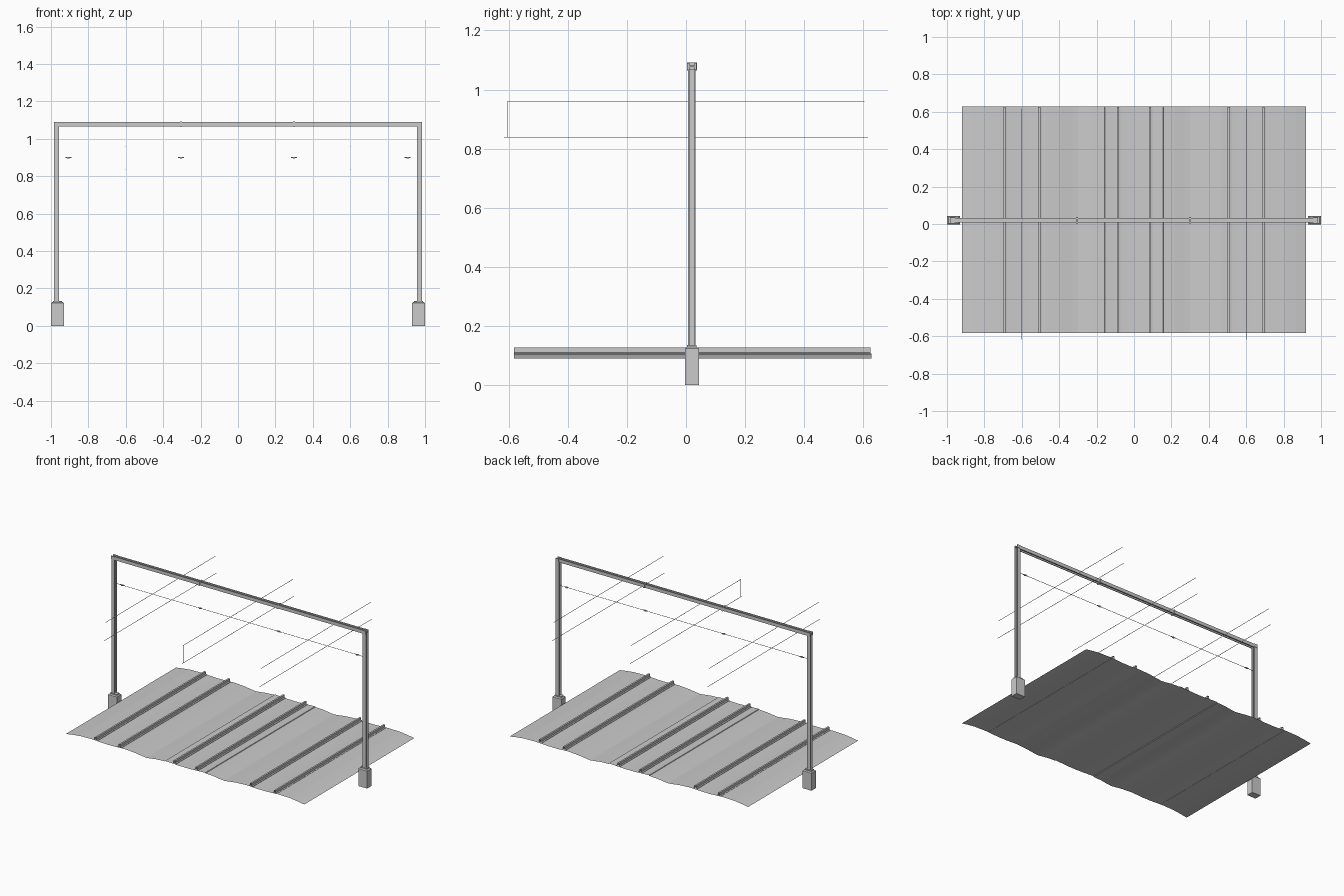
import bpy, bmesh

grey = bpy.data.materials.new("light_grey")
grey.diffuse_color = (0.6, 0.6, 0.6, 1)


def finish(name, bm, recalc=True):
    if recalc:
        bmesh.ops.recalc_face_normals(bm, faces=bm.faces)
    me = bpy.data.meshes.new(name)
    bm.to_mesh(me)
    bm.free()
    me.materials.append(grey)
    ob = bpy.data.objects.new(name, me)
    bpy.context.collection.objects.link(ob)
    return ob


def add_box(bm, x0, x1, y0, y1, z0, z1, inset=0.0):
    """Box, optionally with its top drawn in."""
    i = inset
    lo = [bm.verts.new(p) for p in
          [(x0, y0, z0), (x1, y0, z0), (x1, y1, z0), (x0, y1, z0)]]
    hi = [bm.verts.new(p) for p in
          [(x0 + i, y0 + i, z1), (x1 - i, y0 + i, z1), (x1 - i, y1 - i, z1), (x0 + i, y1 - i, z1)]]
    bm.faces.new(lo[::-1])
    bm.faces.new(hi)
    for k in range(4):
        n = (k + 1) % 4
        bm.faces.new([lo[k], lo[n], hi[n], hi[k]])


def boxes(name, *specs):
    bm = bmesh.new()
    for s in specs:
        add_box(bm, *s)
    return finish(name, bm)


def strip(name, profile, y0, y1):
    """Open sheet: x-z profile swept along y, facing up."""
    bm = bmesh.new()
    a = [bm.verts.new((x, y0, z)) for x, z in profile]
    b = [bm.verts.new((x, y1, z)) for x, z in profile]
    for k in range(len(a) - 1):
        bm.faces.new([a[k], a[k + 1], b[k + 1], b[k]])
    return finish(name, bm, False)


# Ground sheet: three low track beds with dips between them
half = [(0.0, 0.1), (0.05, 0.101), (0.155, 0.106), (0.157, 0.102), (0.22, 0.099),
        (0.27, 0.092), (0.30, 0.089), (0.33, 0.092), (0.39, 0.100), (0.47, 0.105),
        (0.56, 0.101), (0.62, 0.101), (0.72, 0.106), (0.81, 0.104), (0.87, 0.097), (0.92, 0.089)]
strip("track_bed", [(-x, z) for x, z in half[:0:-1]] + half, -0.583, 0.629)

# Rails: open strips with foot and raised head
for i, x in enumerate((-0.692, -0.507, -0.085, 0.085, 0.507, 0.692)):
    strip(f"rail_{i + 1}",
          [(x - 0.014, 0.104), (x - 0.014, 0.107), (x - 0.006, 0.109), (x - 0.006, 0.126),
           (x + 0.006, 0.126), (x + 0.006, 0.109), (x + 0.014, 0.107), (x + 0.014, 0.104)],
          -0.583, 0.625)

# Posts (H section) on concrete footings, one per side
for side, s in (("left", -1), ("right", 1)):
    c = 0.97 * s
    f = 0.965 * s
    boxes(f"{side}_footing",
          (f - 0.034, f + 0.034, -0.004, 0.044, 0, 0.122),
          (f - 0.034, f + 0.034, -0.004, 0.044, 0.122, 0.128, 0.007),
          (f - 0.024, f + 0.024, 0.004, 0.036, 0.128, 0.134))
    boxes(f"{side}_post",
          (c - 0.013, c + 0.013, 0.007, 0.012, 0.13, 1.07),
          (c - 0.013, c + 0.013, 0.028, 0.033, 0.13, 1.07),
          (c - 0.003, c + 0.003, 0.012, 0.028, 0.13, 1.07))
    boxes(f"{side}_corner_plates",
          (c - 0.013, c + 0.013, 0.004, 0.007, 1.068, 1.09),
          (c - 0.013, c + 0.013, 0.033, 0.036, 1.068, 1.09))

# Cross beam: H section lying on its side
boxes("cross_beam",
      (-0.983, 0.983, 0.007, 0.012, 1.066, 1.09),
      (-0.983, 0.983, 0.028, 0.033, 1.066, 1.09),
      (-0.983, 0.983, 0.012, 0.028, 1.076, 1.082))

# Small clamps where the beam sections join
for i, x in enumerate((-0.305, 0.3)):
    boxes(f"beam_clamp_{i + 1}", (x - 0.005, x + 0.005, 0.003, 0.037, 1.064, 1.092))

# Cross wire with insulators
w = 0.001
boxes("cross_wire", (-0.96, 0.96, 0.02 - w, 0.02 + w, 0.9 - w, 0.9 + w))
for i, x in enumerate((-0.907, -0.305, 0.3, 0.907)):
    boxes(f"insulator_{i + 1}",
          (x - 0.016, x + 0.016, 0.0175, 0.0225, 0.8985, 0.9025),
          (x - 0.006, x + 0.006, 0.016, 0.024, 0.896, 0.904))

# Overhead wires above each track
for i, x in enumerate((-0.6, 0.0, 0.6)):
    boxes(f"contact_wire_{i + 1}", (x - w, x + w, -0.617, 0.617, 0.838 - w, 0.838 + w))
    boxes(f"carrier_wire_{i + 1}", (x - w, x + w, -0.605, 0.605, 0.96 - w, 0.96 + w))
boxes("wire_dropper", (-w, w, -0.605 - w, -0.605 + w, 0.838, 0.96))
